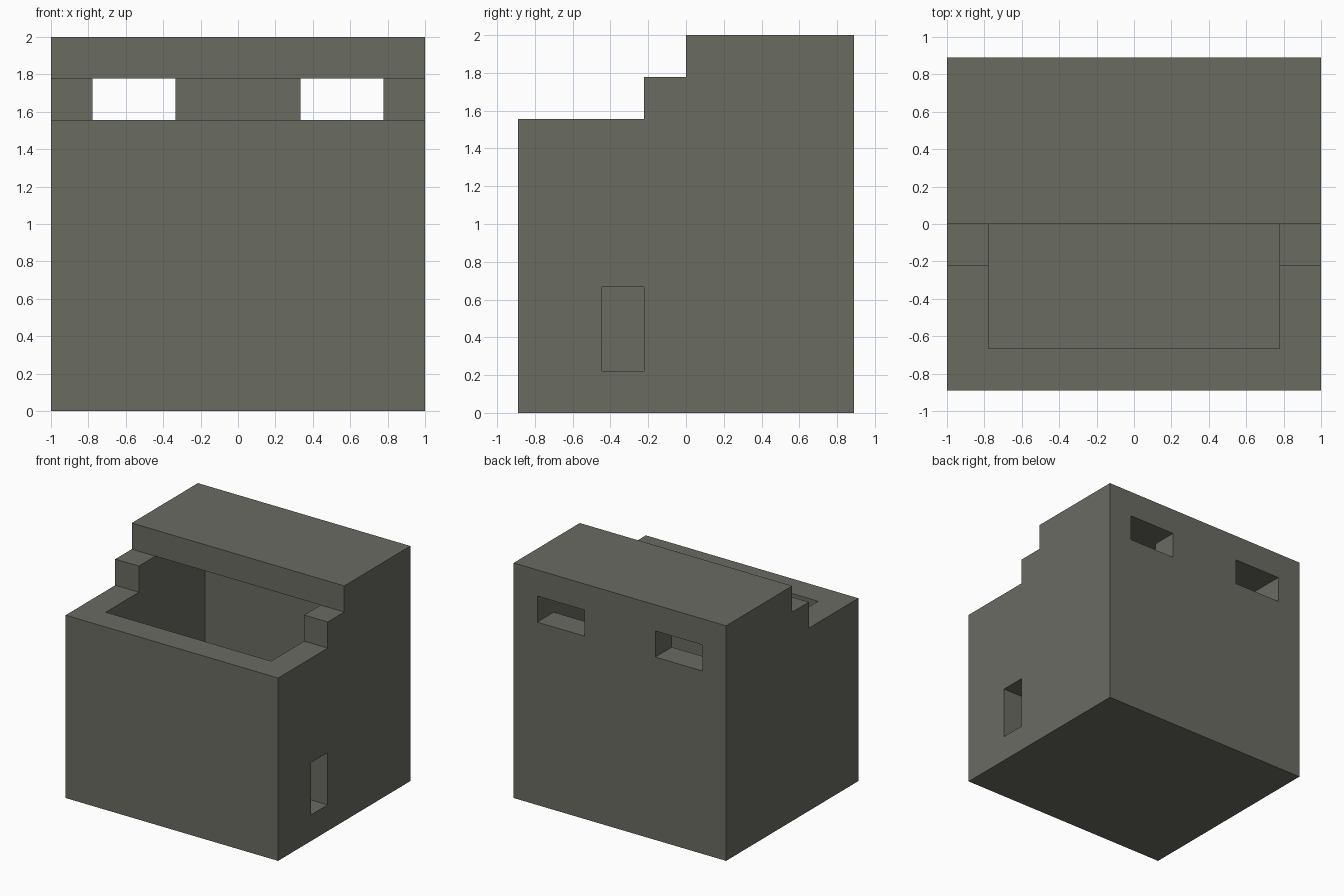
import bpy
import bmesh
from mathutils import Vector

default = bpy.data.objects.get("Cube")
if default:
    bpy.data.objects.remove(default, do_unlink=True)

# The whole design sits on a 9 x 8 x 9 module grid
WIDTH, DEPTH, HEIGHT = 9, 8, 9
UNIT = 2 / WIDTH

stone = bpy.data.materials.new("warm_grey_stone")
stone.use_nodes = True
colour = (0.143, 0.146, 0.121, 1)
stone.diffuse_color = colour
stone.node_tree.nodes["Principled BSDF"].inputs["Base Color"].default_value = colour


def prism(name, profile, x0, x1):
    """Extrude a (depth, height) side profile from x0 to x1, in modules."""
    def place(x, y, z):
        return Vector((x - WIDTH / 2, y - DEPTH / 2, z)) * UNIT

    bm = bmesh.new()
    face = bm.faces.new([bm.verts.new(place(x0, y, z)) for y, z in profile])
    moved = bmesh.ops.extrude_face_region(bm, geom=[face])["geom"]
    for v in moved:
        if isinstance(v, bmesh.types.BMVert):
            v.co.x = place(x1, 0, 0).x
    bmesh.ops.recalc_face_normals(bm, faces=bm.faces)
    mesh = bpy.data.meshes.new(name)
    bm.to_mesh(mesh)
    bm.free()
    mesh.materials.append(stone)
    obj = bpy.data.objects.new(name, mesh)
    bpy.context.collection.objects.link(obj)
    return obj


def box(name, x, y, z):
    profile = [(y[0], z[0]), (y[1], z[0]), (y[1], z[1]), (y[0], z[1])]
    return prism(name, profile, *x)


def cut(target, cutter):
    """Subtract the cutter from the target and discard it."""
    mod = target.modifiers.new(cutter.name, "BOOLEAN")
    mod.operation = "DIFFERENCE"
    mod.solver = "EXACT"
    mod.object = cutter
    cutter.hide_render = True
    bpy.context.view_layer.objects.active = target
    bpy.ops.object.modifier_apply(modifier=mod.name)
    bpy.data.objects.remove(cutter, do_unlink=True)


# Solid shell with the stepped front silhouette
shell = prism("house_shell", [(0, 0), (DEPTH, 0), (DEPTH, HEIGHT), (4, HEIGHT),
                              (4, 8), (3, 8), (3, 7), (0, 7)], 0, WIDTH)

# Hollow room, open to the sky in front of the roof
cut(shell, prism("room_cutter", [(1, 1), (7, 1), (7, 8), (4, 8),
                                 (4, 10), (1, 10)], 1, 8))

# Pair of back windows
for side, x in (("right", (1, 3)), ("left", (6, 8))):
    cut(shell, box(side + "_window_cutter", x, (6, 9), (7, 8)))

# Doorway through the left wall
cut(shell, box("doorway_cutter", (7, 10), (2, 3), (1, 3)))
